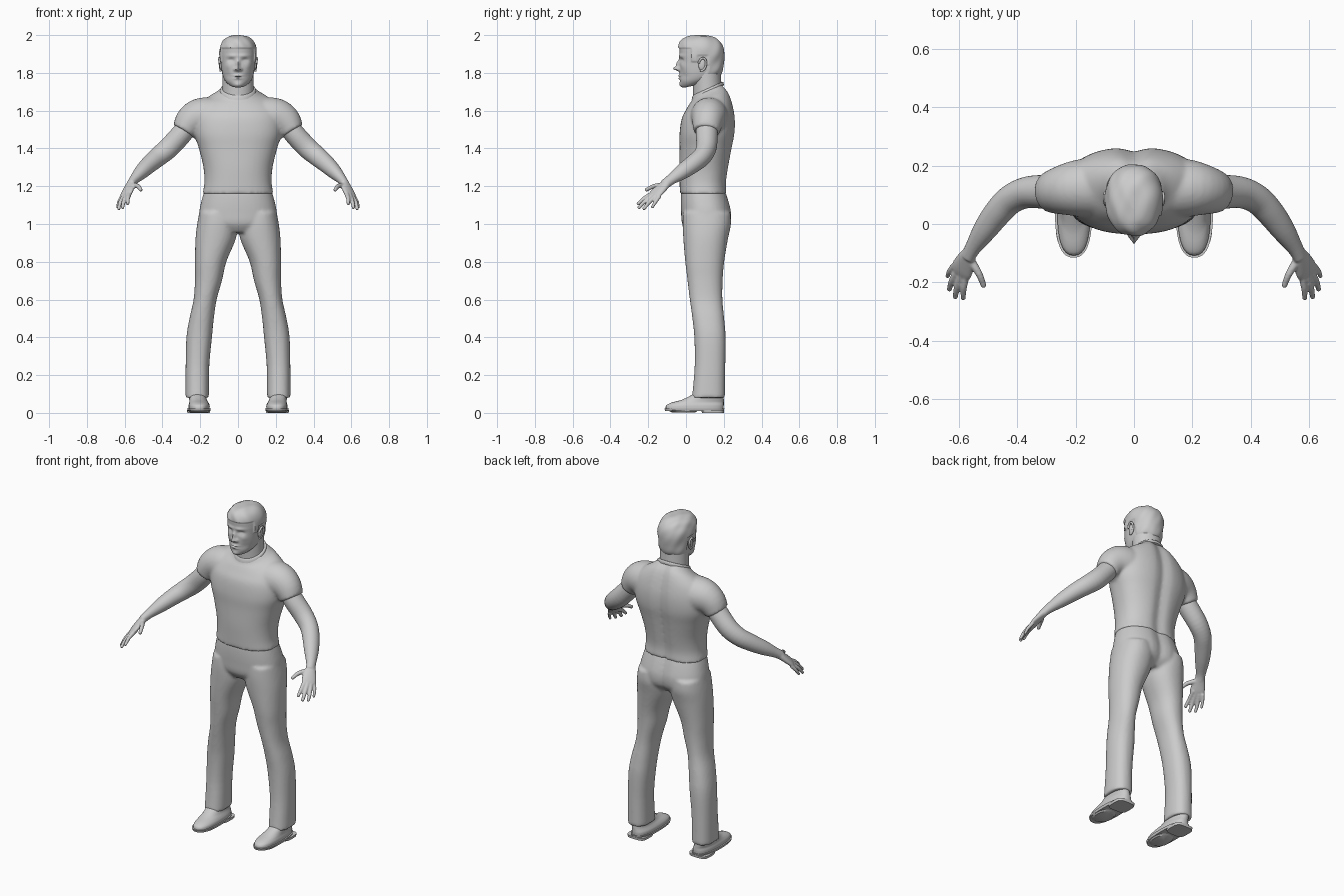
import bpy, bmesh, math
from mathutils import Vector

grey = bpy.data.materials.new("light grey")
grey.diffuse_color = (0.6, 0.6, 0.6, 1)


def spline(rows, steps):
    """Catmull-Rom interpolation of rows of numbers."""
    out, last = [], len(rows) - 1
    for i in range(last):
        a, b, c, d = (rows[max(0, min(last, i + k))] for k in (-1, 0, 1, 2))
        for s in range(steps):
            t = s / steps
            out.append([0.5 * (2 * q + (r - p) * t + (2 * p - 5 * q + 4 * r - w) * t * t
                               + (3 * q - p - 3 * r + w) * t ** 3)
                        for p, q, r, w in zip(a, b, c, d)])
    return out + [list(rows[-1])]


def skin(bm, rings):
    """Closed surface through a stack of rings."""
    loops = [[bm.verts.new(p) for p in ring] for ring in rings]
    n = len(loops[0])
    faces = [bm.faces.new((a[i], a[(i + 1) % n], b[(i + 1) % n], b[i]))
             for a, b in zip(loops, loops[1:]) for i in range(n)]
    faces += [bm.faces.new(loops[0][::-1]), bm.faces.new(loops[-1])]
    bmesh.ops.recalc_face_normals(bm, faces=faces)


def stack(bm, rows, n=48, steps=4, groove=0.0, shape=None):
    """Level rings: z, x min, x max, y front, y back, squareness, tilt."""
    rings = []
    for z, x0, x1, yf, yb, e, tilt in spline(rows, steps):
        ring = []
        for i in range(n):
            a = 2 * math.pi * i / n
            c, s = math.cos(a), math.sin(a)
            x = (x0 + x1) / 2 + (x1 - x0) / 2 * math.copysign(abs(c) ** (2 / e), c)
            dy = (yb - yf) / 2 * math.copysign(abs(s) ** (2 / e), s)
            if s > 0:
                dy -= groove * math.exp(-(x / 0.035) ** 2)
            p = Vector((x, (yf + yb) / 2 + dy, z + tilt * dy))
            ring.append(shape(p) if shape else p)
        rings.append(ring)
    skin(bm, rings)


def tube(bm, rows, wide=(0, 1, 0), n=20, steps=4):
    """Tube along a path: x, y, z, radius along wide, radius across."""
    pts = spline(rows, steps)
    rings = []
    for i, (x, y, z, r1, r2) in enumerate(pts):
        t = Vector(pts[min(i + 1, len(pts) - 1)][:3]) - Vector(pts[max(i - 1, 0)][:3])
        v = t.cross(Vector(wide)).normalized()
        u = v.cross(t).normalized()
        rings.append([Vector((x, y, z)) + u * r1 * math.cos(k * math.tau / n)
                      + v * r2 * math.sin(k * math.tau / n) for k in range(n)])
    skin(bm, rings)


def ball(bm, centre, size):
    res = bmesh.ops.create_uvsphere(bm, u_segments=20, v_segments=12, radius=1)
    for v in res["verts"]:
        v.co = Vector(centre) + Vector([a * b for a, b in zip(v.co, size)])


def finish(bm, name, mirror=False, voxel=0, smooth=4, angle=50):
    mesh = bpy.data.meshes.new(name)
    bm.to_mesh(mesh)
    bm.free()
    obj = bpy.data.objects.new(name, mesh)
    bpy.context.collection.objects.link(obj)
    mesh.materials.append(grey)
    if mirror:
        obj.modifiers.new("mirror", "MIRROR").use_mirror_merge = False
    if voxel:
        r = obj.modifiers.new("blend", "REMESH")
        r.mode, r.voxel_size, r.use_smooth_shade = "VOXEL", voxel, True
        s = obj.modifiers.new("soften", "SMOOTH")
        s.factor, s.iterations = 0.5, smooth
    bpy.ops.object.select_all(action="DESELECT")
    obj.select_set(True)
    bpy.context.view_layer.objects.active = obj
    if voxel:
        mesh.shade_smooth()
    else:
        bpy.ops.object.shade_smooth_by_angle(angle=math.radians(angle))
    return obj


# Shirt: torso with both sleeves blended in
bm = bmesh.new()
stack(bm, [(1.16, -.188, .188, -.032, .22, 2.3, 0), (1.22, -.178, .178, -.034, .217, 2.3, 0),
           (1.30, -.183, .183, -.036, .228, 2.3, 0), (1.40, -.207, .207, -.034, .245, 2.4, 0),
           (1.48, -.232, .232, -.034, .26, 2.4, 0), (1.56, -.235, .235, -.022, .262, 2.3, 0),
           (1.62, -.215, .215, .002, .25, 2.2, .1), (1.665, -.165, .165, .02, .232, 2.1, .25),
           (1.69, -.118, .118, .032, .212, 2, .4), (1.71, -.092, .092, .036, .197, 2, .45)],
      n=64, groove=0.016)
for s in (-1, 1):
    tube(bm, [(s * .08, .125, 1.56, .11, .105), (s * .19, .122, 1.567, .098, .102),
              (s * .25, .115, 1.542, .083, .086), (s * .288, .108, 1.49, .07, .064)], n=32)
finish(bm, "shirt", voxel=.009, smooth=5)

# Collar band
bm = bmesh.new()
stack(bm, [(1.695, -.096, .096, .03, .2, 2, .45), (1.712, -.094, .094, .034, .199, 2, .45),
           (1.718, -.088, .088, .04, .193, 2, .45)], steps=2)
finish(bm, "collar")

# Trousers: hips and two legs
bm = bmesh.new()
stack(bm, [(1.175, -.178, .178, -.026, .212, 2.3, 0), (1.12, -.194, .194, -.028, .23, 2.3, 0),
           (1.06, -.206, .206, -.026, .243, 2.3, 0), (1.0, -.205, .205, -.02, .236, 2.2, 0),
           (.955, -.17, .17, .01, .2, 2, 0)], groove=0.016)
for s in (-1, 1):
    leg = [(1.06, .02, .205, -.015, .235, 2.2, 0), (1.0, .004, .216, -.018, .238, 2.2, 0),
           (.92, .012, .225, -.014, .222, 2.2, 0), (.8, .062, .228, -.004, .202, 2.2, 0),
           (.7, .085, .228, .008, .194, 2.2, 0), (.6, .113, .235, .02, .193, 2.2, 0),
           (.5, .128, .257, .034, .202, 2.3, 0), (.4, .138, .273, .044, .21, 2.3, 0),
           (.25, .152, .277, .046, .208, 2.3, 0), (.08, .154, .278, .032, .206, 2.4, 0)]
    stack(bm, [(z, *sorted((s * a, s * b)), *r) for z, a, b, *r in leg], n=40)
finish(bm, "trousers", voxel=.009, smooth=4)

# Shoes: upper, sole and heel
bm = bmesh.new()
stack(bm, [(.02, .15, .262, -.108, .198, 2.5, 0), (.04, .15, .262, -.104, .2, 2.5, 0),
           (.055, .157, .258, -.075, .2, 2.3, 0), (.07, .165, .258, -.02, .2, 2.2, 0),
           (.1, .17, .262, .04, .198, 2.2, 0)], n=32, steps=3)
finish(bm, "shoe_upper", mirror=True)
bm = bmesh.new()
stack(bm, [(.01, .147, .266, -.11, .2, 2.5, 0), (.024, .143, .27, -.115, .203, 2.5, 0)],
      n=40, steps=1)
stack(bm, [(0, .15, .268, .085, .2, 4, 0), (.015, .148, .27, .08, .202, 4, 0)], n=40, steps=1)
stack(bm, [(.003, .16, .255, -.075, .05, 2.3, 0), (.015, .148, .267, -.1, .07, 2.3, 0)],
      n=40, steps=1)
finish(bm, "shoe_sole", mirror=True, angle=35)

# Arms: forearm, palm, thumb and fingers
bm = bmesh.new()
tube(bm, [(.25, .11, 1.54, .055, .055), (.30, .11, 1.475, .058, .056),
          (.365, .108, 1.405, .054, .056), (.42, .085, 1.358, .05, .052),
          (.465, .04, 1.32, .048, .047), (.51, -.02, 1.277, .042, .039),
          (.55, -.08, 1.235, .029, .026), (.568, -.112, 1.21, .028, .022)], n=28)
knuckle_line = (.043, .027, -.02)
tube(bm, [(.563, -.1, 1.217, .026, .022), (.576, -.128, 1.192, .036, .019),
          (.588, -.155, 1.167, .042, .016), (.594, -.17, 1.154, .039, .012)], wide=knuckle_line)
digits = [((.572, -.165, 1.168), (.582, -.218, 1.138), (.584, -.252, 1.108), .011),
          ((.588, -.165, 1.16), (.604, -.215, 1.122), (.611, -.248, 1.088), .0115),
          ((.602, -.157, 1.152), (.623, -.195, 1.115), (.631, -.222, 1.082), .011),
          ((.613, -.14, 1.148), (.631, -.162, 1.116), (.637, -.178, 1.09), .0095),
          ((.56, -.122, 1.205), (.53, -.17, 1.2), (.515, -.208, 1.182), .0125)]
for a, b, c, r in digits:
    tube(bm, [(*a, r * 1.2, r * 1.2), (*b, r, r), (*c, r * .8, r * .8)], n=12)
    ball(bm, c, (r * .85,) * 3)
finish(bm, "arms", mirror=True, voxel=.0045, smooth=3)

# Neck
bm = bmesh.new()
tube(bm, [(0, .118, 1.66, .085, .08), (0, .112, 1.73, .083, .076), (0, .108, 1.82, .083, .076)],
     wide=(1, 0, 0), n=40)
finish(bm, "neck")

# Face relief: |x|, z, spread x, spread z, forward push
RELIEF = [(0, 1.822, .012, .011, .03), (0, 1.845, .009, .022, .018),
          (.016, 1.818, .008, .008, .012), (.037, 1.866, .017, .011, -.013),
          (.037, 1.863, .011, .006, .006), (.03, 1.89, .03, .009, .005),
          (0, 1.785, .022, .006, .009), (0, 1.771, .02, .005, .008),
          (0, 1.778, .028, .002, -.004), (0, 1.735, .022, .014, .008),
          (.055, 1.835, .016, .016, .004), (.055, 1.785, .02, .02, -.004)]


def hairline(y):
    if y < .03:
        return 1.93
    if y < .06:
        return 1.86
    return 1.89 if y < .115 else 1.77


def face(p):
    p = p.copy()
    if p.y < .06:
        for x, z, sx, sz, push in RELIEF:
            p.y -= push * math.exp(-((abs(p.x) - x) / sx) ** 2 - ((p.z - z) / sz) ** 2)
    if p.z > hairline(p.y):
        out = Vector((p.x, p.y - .085, (p.z - 1.88) * .6)).normalized()
        wave = 1 + .35 * math.sin(p.x * 90 + p.z * 60) * math.sin(p.y * 50)
        p += out * .006 * wave
    return p


# Head with jaw, face and raised hair
bm = bmesh.new()
stack(bm, [(1.735, -.03, .03, .0, .1, 2, .25), (1.742, -.05, .05, -.02, .13, 2, .22),
           (1.765, -.072, .072, -.031, .165, 2.1, .15), (1.80, -.084, .084, -.033, .186, 2.2, .05),
           (1.85, -.09, .09, -.034, .194, 2.2, 0), (1.90, -.093, .093, -.034, .198, 2.2, 0),
           (1.94, -.088, .088, -.034, .19, 2.2, 0), (1.97, -.072, .072, -.02, .168, 2.1, 0),
           (1.988, -.045, .045, .01, .135, 2, 0), (1.994, -.01, .01, .055, .09, 2, 0)],
      n=112, steps=9, shape=face)
finish(bm, "head", angle=60)

# Ears: outer rim and inner shell
bm = bmesh.new()
rim = [(.096 + .004 * math.sin(a), .086 + .02 * math.cos(a) + .004 * math.sin(a),
        1.845 + .033 * math.sin(a), .006, .006)
       for a in (math.radians(d) for d in range(-110, 171, 20))]
tube(bm, rim, wide=(1, 0, 0), n=10, steps=2)
ball(bm, (.09, .085, 1.843), (.009, .02, .031))
finish(bm, "ears", mirror=True)
